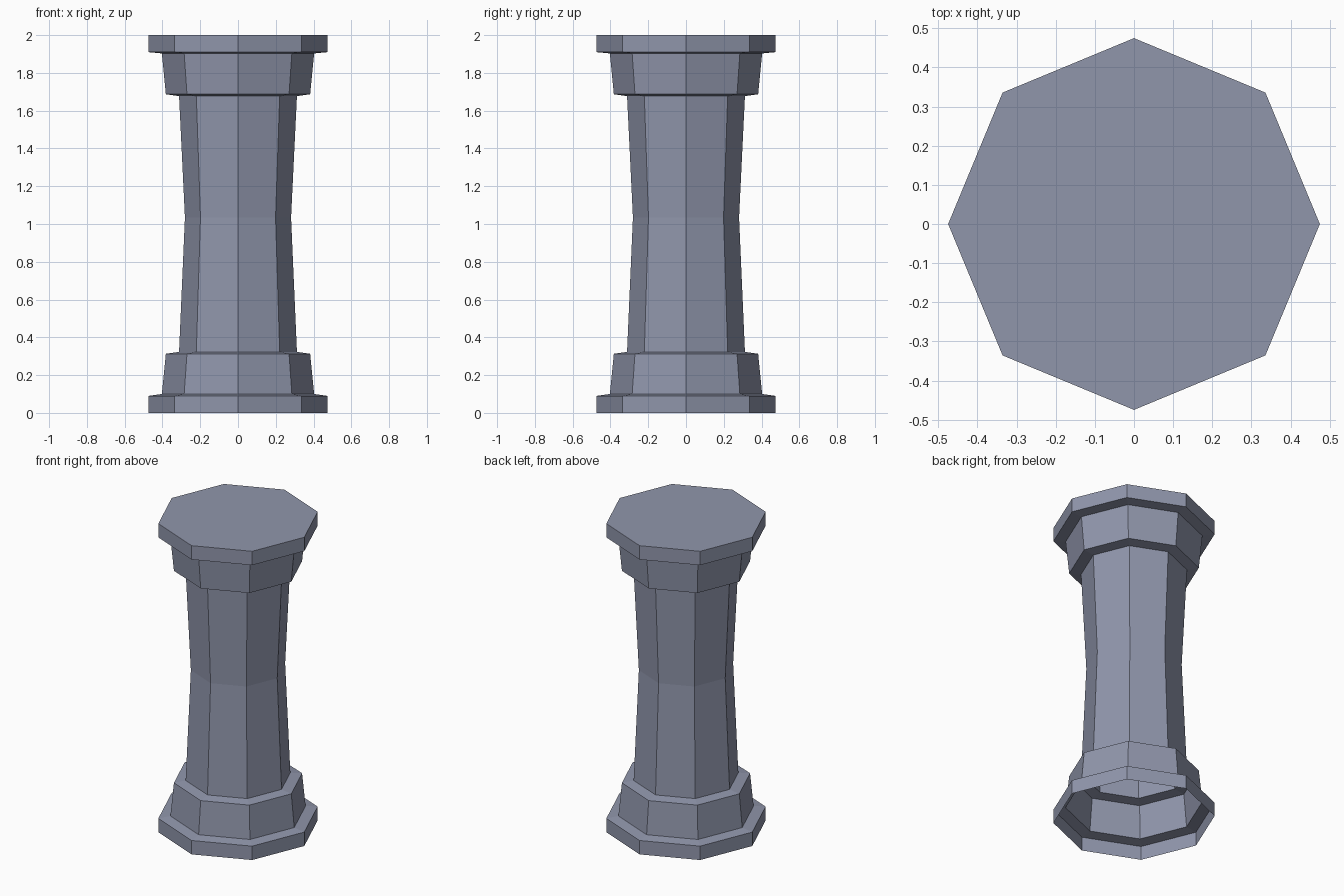
import bpy, bmesh, math

if "Cube" in bpy.data.objects:
    bpy.data.objects.remove(bpy.data.objects["Cube"])

stone = bpy.data.materials.new("blue grey stone")
stone.diffuse_color = (0.28, 0.305, 0.41, 1)
stone.use_nodes = True
stone.node_tree.nodes["Principled BSDF"].inputs["Base Color"].default_value = stone.diffuse_color

# Profile of the pillar: (radius, height), open underneath and capped on top
profile = [
    (0.475, 0.0), (0.475, 0.09),      # plinth
    (0.403, 0.10), (0.382, 0.313),    # lower collar
    (0.312, 0.323), (0.281, 1.035),   # waisted shaft
    (0.312, 1.677), (0.382, 1.687),   # upper collar
    (0.403, 1.903), (0.475, 1.91),    # top slab
    (0.475, 2.0),
]
SIDES = 8

bm = bmesh.new()
rings = []
for r, z in profile:
    rings.append([bm.verts.new((r * math.cos(i * math.tau / SIDES),
                                r * math.sin(i * math.tau / SIDES), z))
                  for i in range(SIDES)])
for a, b in zip(rings, rings[1:]):
    for i in range(SIDES):
        j = (i + 1) % SIDES
        bm.faces.new((a[i], a[j], b[j], b[i]))
bm.faces.new(rings[-1])  # top cap

mesh = bpy.data.meshes.new("octagonal_pillar")
bm.to_mesh(mesh)
bm.free()
mesh.materials.append(stone)
pillar = bpy.data.objects.new("octagonal_pillar", mesh)
bpy.context.collection.objects.link(pillar)
